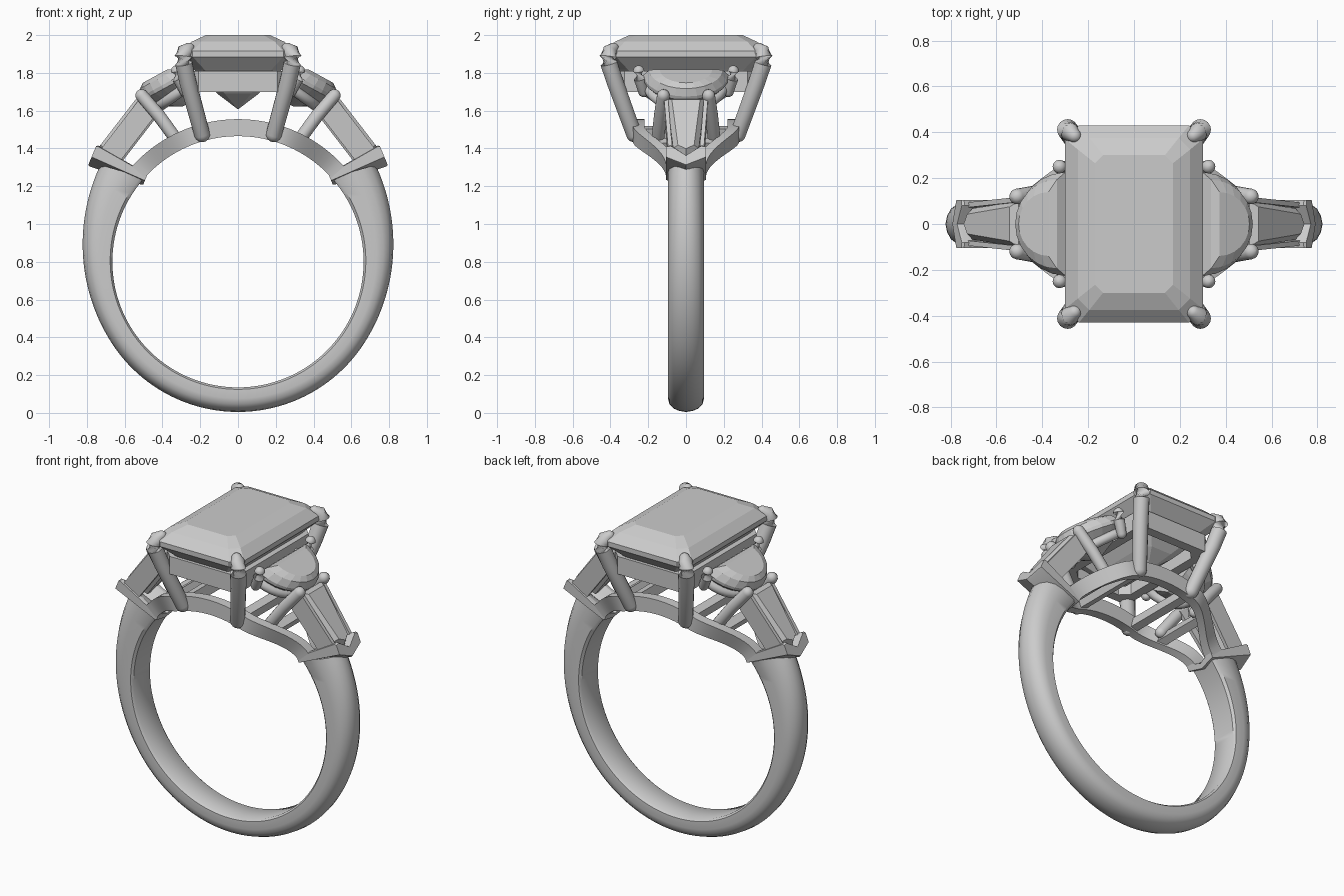
import bpy, bmesh
from math import sin, cos, pi, radians
from mathutils import Vector as V

if "Cube" in bpy.data.objects:
    bpy.data.objects.remove(bpy.data.objects["Cube"])

metal = bpy.data.materials.new("light_grey")
metal.use_nodes = True
grey = (0.6, 0.6, 0.6, 1)
metal.diffuse_color = grey
metal.node_tree.nodes["Principled BSDF"].inputs["Base Color"].default_value = grey


def loft(name, rings, smooth=True, mirror=(False, False), closed=False, angle=40):
    """Skin a list of equal-length rings, cap the ends, mirror about the centre."""
    bm = bmesh.new()
    vs = [[bm.verts.new(p) for p in r] for r in rings]
    n = len(vs[0])
    pairs = list(zip(vs, vs[1:])) + ([(vs[-1], vs[0])] if closed else [])
    for a, b in pairs:
        for i in range(n):
            j = (i + 1) % n
            bm.faces.new((a[i], a[j], b[j], b[i]))
    if not closed:
        bm.faces.new(vs[0])
        bm.faces.new(vs[-1])
    bmesh.ops.remove_doubles(bm, verts=bm.verts, dist=0.0005)
    bmesh.ops.recalc_face_normals(bm, faces=bm.faces)
    me = bpy.data.meshes.new(name)
    bm.to_mesh(me)
    bm.free()
    ob = bpy.data.objects.new(name, me)
    bpy.context.collection.objects.link(ob)
    me.materials.append(metal)
    if smooth:
        bpy.ops.object.select_all(action='DESELECT')
        ob.select_set(True)
        bpy.context.view_layer.objects.active = ob
        bpy.ops.object.shade_smooth_by_angle(angle=radians(angle))
    if any(mirror):
        m = ob.modifiers.new("mirror", 'MIRROR')
        m.use_axis = (mirror[0], mirror[1], False)
        m.use_mirror_merge = False
    return ob


def tube(name, pts, radii, mirror=(True, True), sides=16):
    """Round wire through points, with domed ends."""
    pts = [V(p) for p in pts]
    rings = []

    def ring(c, t, r):
        u = t.cross(V((0, 0, 1)) if abs(t.z) < 0.95 else V((1, 0, 0))).normalized()
        w = t.cross(u)
        rings.append([c + r * (cos(2 * pi * k / sides) * u + sin(2 * pi * k / sides) * w)
                      for k in range(sides)])

    t0 = (pts[1] - pts[0]).normalized()
    t1 = (pts[-1] - pts[-2]).normalized()
    dome = [radians(a) for a in (88, 65, 40, 18)]
    for a in dome:
        ring(pts[0] - t0 * radii[0] * sin(a), t0, radii[0] * cos(a))
    for i, p in enumerate(pts):
        t = (pts[min(i + 1, len(pts) - 1)] - pts[max(i - 1, 0)]).normalized()
        ring(p, t, radii[i])
    for a in reversed(dome):
        ring(pts[-1] + t1 * radii[-1] * sin(a), t1, radii[-1] * cos(a))
    return loft(name, rings, mirror=mirror, angle=60)


def octagon(hx, hy, c, z):
    q = [(hx, hy - c), (hx - c, hy), (c - hx, hy), (-hx, hy - c),
         (-hx, c - hy), (c - hx, -hy), (hx - c, -hy), (hx, c - hy)]
    return [V((x, y, z)) for x, y in q]


def smoothstep(t):
    t = max(0, min(1, t))
    return t * t * (3 - 2 * t)


# Band: inner side flat, outer side rounded, thicker towards the shoulders
CZ, RI = 0.8, 0.665
half = [(0, .08), (.08, .094), (.45, .095), (.68, .088), (.86, .066), (.96, .035)]
section = half + [(1, 0)] + [(f, -w) for f, w in reversed(half)]
rings = []
for k in range(-48, 49):
    u = k / 48
    thick = 0.13 + 0.095 * max(0, abs(u) - 0.45) ** 2 / 0.3
    ring = []
    for f, w in section:
        a = radians(-90 + u * (131 - 6 * f))
        r = RI + thick * f
        ring.append(V((r * cos(a), w, CZ + r * sin(a))))
    rings.append(ring)
loft("band", rings)

# Shoulder chevrons that close the band and hold the tapered stones
out, up = V((.92, 0, .38)), V((-.38, 0, .92))
shape = [(0, 0), (.105, .05), (.105, .115), (.08, .12), (0, .06),
         (-.08, .12), (-.105, .115), (-.105, .05)]
tip = V((.785, 0, 1.305))
rings = [[tip + out * d + up * (t * s + o) + V((0, y, 0)) for y, t in shape]
         for d, s, o in ((.01, .9, .005), (0, 1, 0), (-.29, .55, .015), (-.3, .5, .02))]
loft("shoulder_chevron", rings, mirror=(True, False), angle=30)

# Lower gallery: two bowed rails following the finger hole, with cross bars
def bow(deg):
    return .075 + .175 * smoothstep((48 - abs(deg - 90)) / 30)

rings = []
for k in range(41):
    deg = 42 + 96 * k / 40
    a, y = radians(deg), bow(deg)
    rings.append([V((r * cos(a), y + w, CZ + r * sin(a)))
                  for r, w in ((RI, -.03), (RI, .03), (.755, .03), (.755, -.03))])
loft("gallery_rail", rings, mirror=(False, True), angle=30)

for deg in (60, 74):
    y = bow(deg)
    rings = [[V((r * cos(radians(d)), s * y, CZ + r * sin(radians(d))))
              for r, d in ((RI + .01, deg - 2), (RI + .01, deg + 2),
                           (.74, deg + 2), (.74, deg - 2))] for s in (-1, 1)]
    loft("gallery_cross_bar", rings, mirror=(True, False), angle=30)

# Centre stone: step cut with a keel below
steps = [(.17, .30, .035, 2.0), (.245, .375, .05, 1.965), (.30, .43, .06, 1.915),
         (.30, .43, .06, 1.885), (.235, .365, .055, 1.82), (.11, .24, .04, 1.69),
         (.004, .12, .002, 1.61)]
loft("centre_stone", [octagon(*s) for s in steps], smooth=False)

# Basket frame below the centre stone
frame = [(.26, .375, .05, 1.81), (.26, .375, .05, 1.70),
         (.20, .315, .05, 1.70), (.20, .315, .05, 1.81)]
loft("basket_frame", [octagon(*s) for s in frame], smooth=False, closed=True)

# Claw prongs of the centre stone
tube("centre_prong",
     [(.19, .275, 1.475), (.265, .375, 1.75), (.287, .408, 1.85),
      (.29, .412, 1.885), (.28, .40, 1.915), (.26, .385, 1.93)],
     [.042, .045, .046, .046, .042, .03])

# Half-moon side stones, tilted outwards
axis = V((.88, 0, -.48))
normal = V((.48, 0, .88))
base = V((.30, 0, 1.79))

def moon(scale, lift, shift):
    pts = []
    for k in range(13):
        a = -pi / 2 + pi * k / 12
        pts.append(base + axis * (shift + .24 * scale * cos(a))
                   + V((0, .225 * scale * sin(a), 0)) + normal * lift)
    return pts

loft("half_moon_stone",
     [moon(.62, .06, .05), moon(.86, .04, .02), moon(1, .0, 0), moon(1, -.02, 0),
      moon(.6, -.10, .02), moon(.1, -.15, .05)], smooth=False, mirror=(True, False))

# Curved wire carrying each half-moon stone
tube("half_moon_gallery",
     [(.25 + .17 * cos(a), .2 * sin(a), 1.74 - .12 * cos(a))
      for a in [-pi / 2 + pi * k / 16 for k in range(17)]], [.028] * 17, mirror=(True, False))

# Prongs of the half-moon stones
tube("half_moon_inner_prong", [(.28, .225, 1.70), (.315, .245, 1.77), (.325, .25, 1.81)],
     [.028, .032, .03])
tube("half_moon_outer_prong", [(.325, .15, 1.445), (.42, .135, 1.575), (.51, .12, 1.68)],
     [.034, .035, .034])

# Tapered side stones with pointed outer ends
along, face = V((.61, 0, -.79)), V((.79, 0, .61))
start = V((.515, 0, 1.67))

def taper(inset, depth):
    w0, w1 = .10 - inset, .068 - inset
    q = [(inset, w0), (.33, w1), (.38 - inset, 0), (.33, -w1), (inset, -w0)]
    return [start + along * s + face * depth + V((0, y, 0)) for s, y in q]

loft("tapered_stone", [taper(.025, .015), taper(0, -.015), taper(0, -.035), taper(.05, -.13)],
     smooth=False, mirror=(True, False))

# Channel walls beside the tapered stones
rings = [[start + along * s + face * d + V((0, y + w, 0))
          for d, w in ((.0, -.01), (.0, .012), (-.12, .012), (-.12, -.01))]
         for s, y in ((.0, .105), (.35, .082))]
loft("channel_wall", rings, smooth=False, mirror=(True, True))
